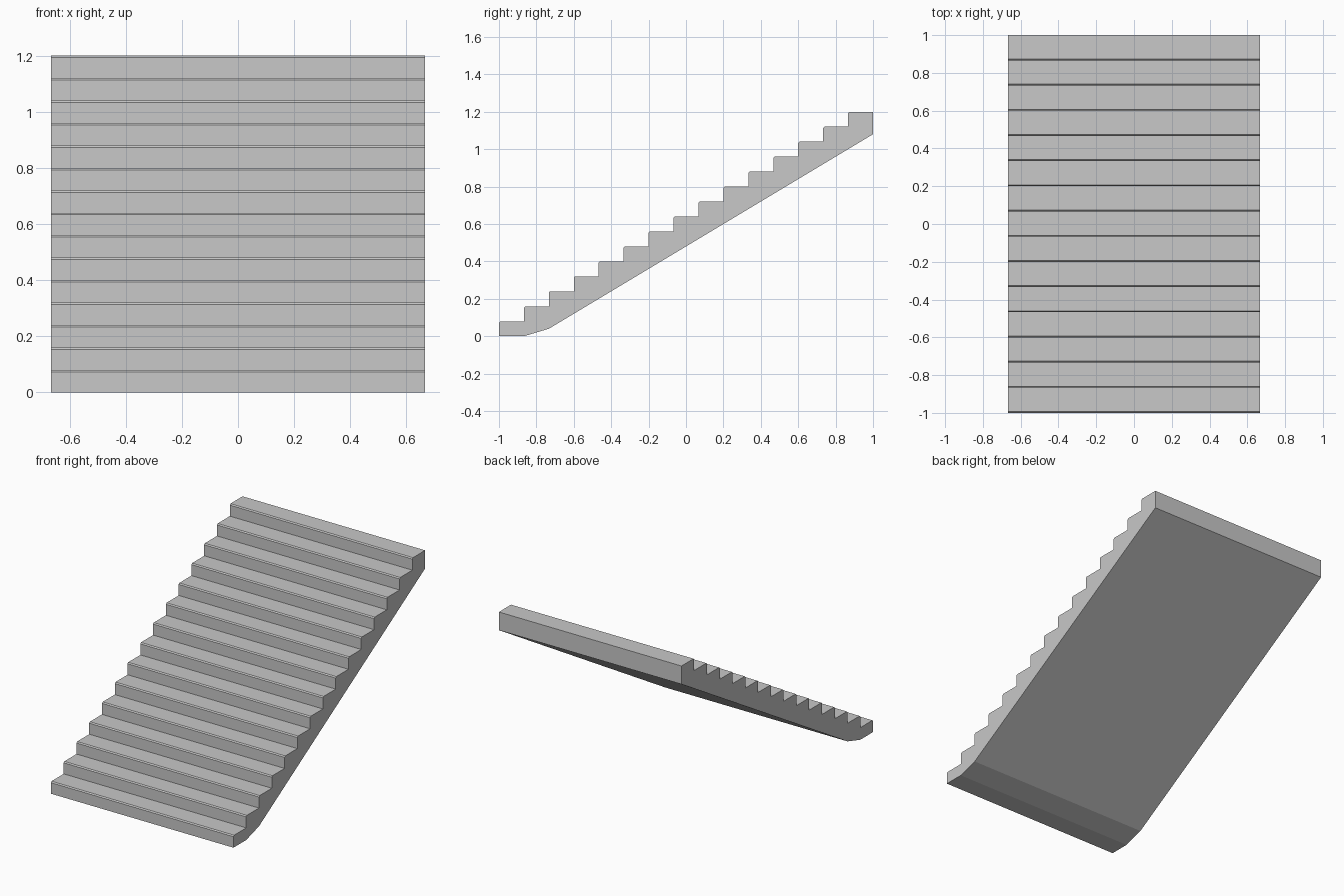
import bpy
import bmesh

cube = bpy.data.objects.get("Cube")
if cube:
    bpy.data.objects.remove(cube, do_unlink=True)

STEPS = 15
RUN, RISE = 2 / STEPS, 0.08
HALF_WIDTH = 0.667
NOSE = 0.007

# Plain grey material
grey = bpy.data.materials.new("plain_grey")
grey.use_nodes = True
colour = (0.58, 0.58, 0.58, 1)
grey.diffuse_color = colour
grey.node_tree.nodes["Principled BSDF"].inputs["Base Color"].default_value = colour

# Side profile (y, z): treads with chamfered nosings, then the sloping underside
profile = []
for i in range(STEPS):
    y, z = -1 + i * RUN, (i + 1) * RISE
    profile += [(y, z - RISE), (y, z - NOSE), (y + NOSE, z)]
profile += [(1, STEPS * RISE), (1, 1.08), (-1 + 2 * RUN, 0.04), (-1 + RUN, 0)]

# Extrude the profile across the width
bm = bmesh.new()
side = bm.faces.new([bm.verts.new((-HALF_WIDTH, y, z)) for y, z in profile])
extruded = bmesh.ops.extrude_face_region(bm, geom=[side])
far_verts = [g for g in extruded["geom"] if isinstance(g, bmesh.types.BMVert)]
bmesh.ops.translate(bm, vec=(2 * HALF_WIDTH, 0, 0), verts=far_verts)
bmesh.ops.recalc_face_normals(bm, faces=bm.faces)

mesh = bpy.data.meshes.new("staircase")
bm.to_mesh(mesh)
bm.free()
mesh.materials.append(grey)
staircase = bpy.data.objects.new("staircase", mesh)
bpy.context.collection.objects.link(staircase)
